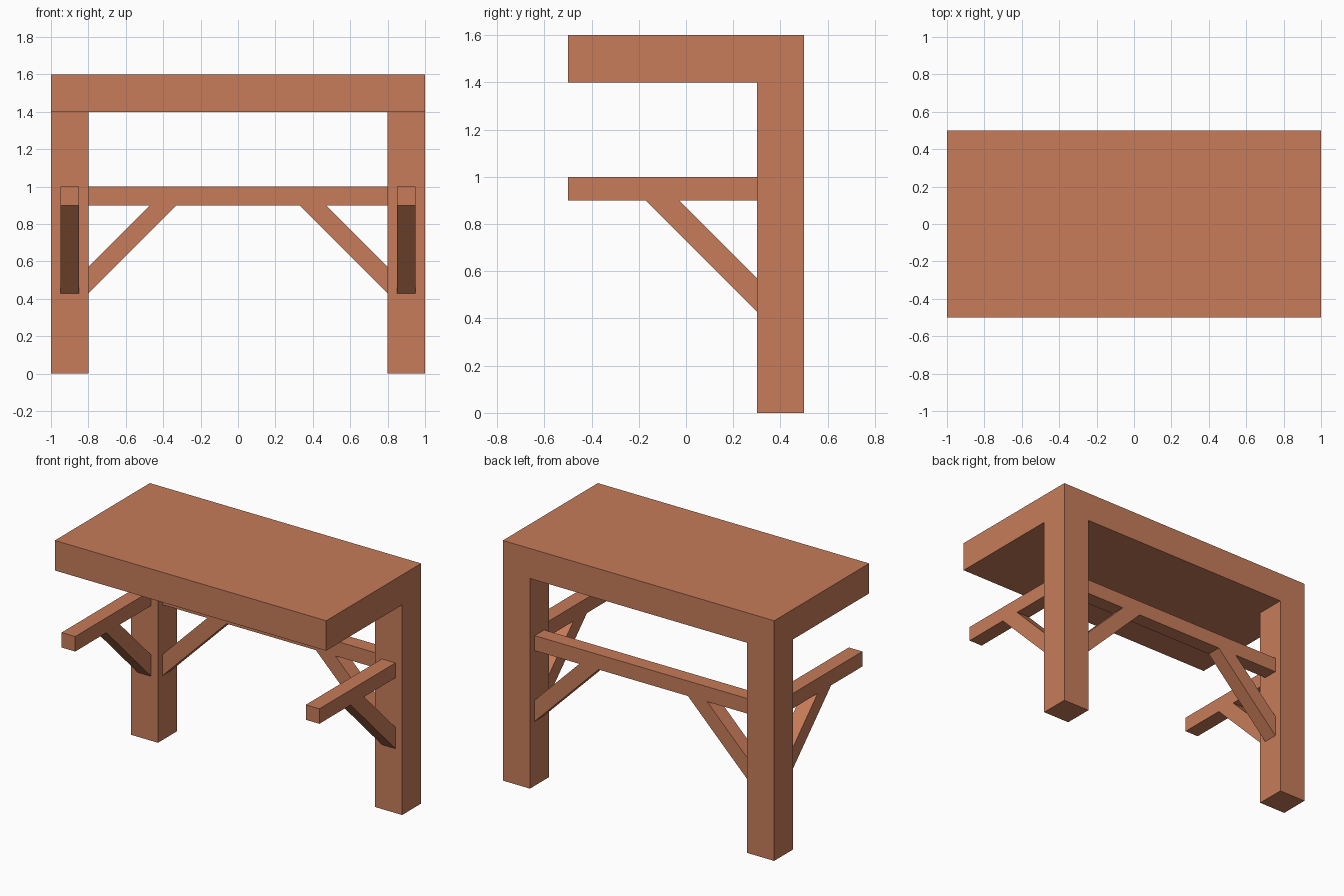
import bpy

if "Cube" in bpy.data.objects:
    bpy.data.objects.remove(bpy.data.objects["Cube"])

# One terracotta wood colour for everything
wood = bpy.data.materials.new("terracotta_wood")
wood.diffuse_color = (0.57, 0.20, 0.10, 1.0)
wood.use_nodes = True
wood.node_tree.nodes["Principled BSDF"].inputs["Base Color"].default_value = wood.diffuse_color


def prism(name, profile, place, lo, hi):
    """Extrude a 2D profile between lo and hi; place(a, b, depth) gives xyz."""
    n = len(profile)
    verts = [place(a, b, d) for d in (lo, hi) for a, b in profile]
    faces = [tuple(range(n)), tuple(range(2 * n - 1, n - 1, -1))]
    faces += [(i, i + n, (i + 1) % n + n, (i + 1) % n) for i in range(n)]
    mesh = bpy.data.meshes.new(name)
    mesh.from_pydata(verts, [], faces)
    mesh.materials.append(wood)
    obj = bpy.data.objects.new(name, mesh)
    bpy.context.collection.objects.link(obj)
    # consistent outward normals
    bpy.context.view_layer.objects.active = obj
    obj.select_set(True)
    bpy.ops.object.mode_set(mode='EDIT')
    bpy.ops.mesh.select_all(action='SELECT')
    bpy.ops.mesh.normals_make_consistent(inside=False)
    bpy.ops.object.mode_set(mode='OBJECT')
    obj.select_set(False)
    return obj


def box(name, x, y, z):
    rect = [(x[0], y[0]), (x[1], y[0]), (x[1], y[1]), (x[0], y[1])]
    return prism(name, rect, lambda a, b, d: (a, b, d), *z)


# Brace profile: distance from post face, height (45 degrees, 0.1 thick)
BRACE = [(0, 0.429), (0.471, 0.9), (0.329, 0.9), (0, 0.571)]

# Top slab and back rail
box("top_slab", (-1, 1), (-0.5, 0.5), (1.4, 1.6))
box("back_rail", (-0.8, 0.8), (0.35, 0.45), (0.9, 1.0))

# Post, forward arm and two braces on each side
for s, side in ((-1, "left"), (1, "right")):
    box(side + "_post", (0.8 * s, 1.0 * s), (0.3, 0.5), (0, 1.4))
    box(side + "_arm", (0.85 * s, 0.95 * s), (-0.5, 0.3), (0.9, 1.0))
    prism(side + "_arm_brace", BRACE,
          lambda a, b, d: (d * s, 0.3 - a, b), 0.85, 0.95)
    prism(side + "_rail_brace", BRACE,
          lambda a, b, d: (s * (0.8 - a), d, b), 0.35, 0.45)
